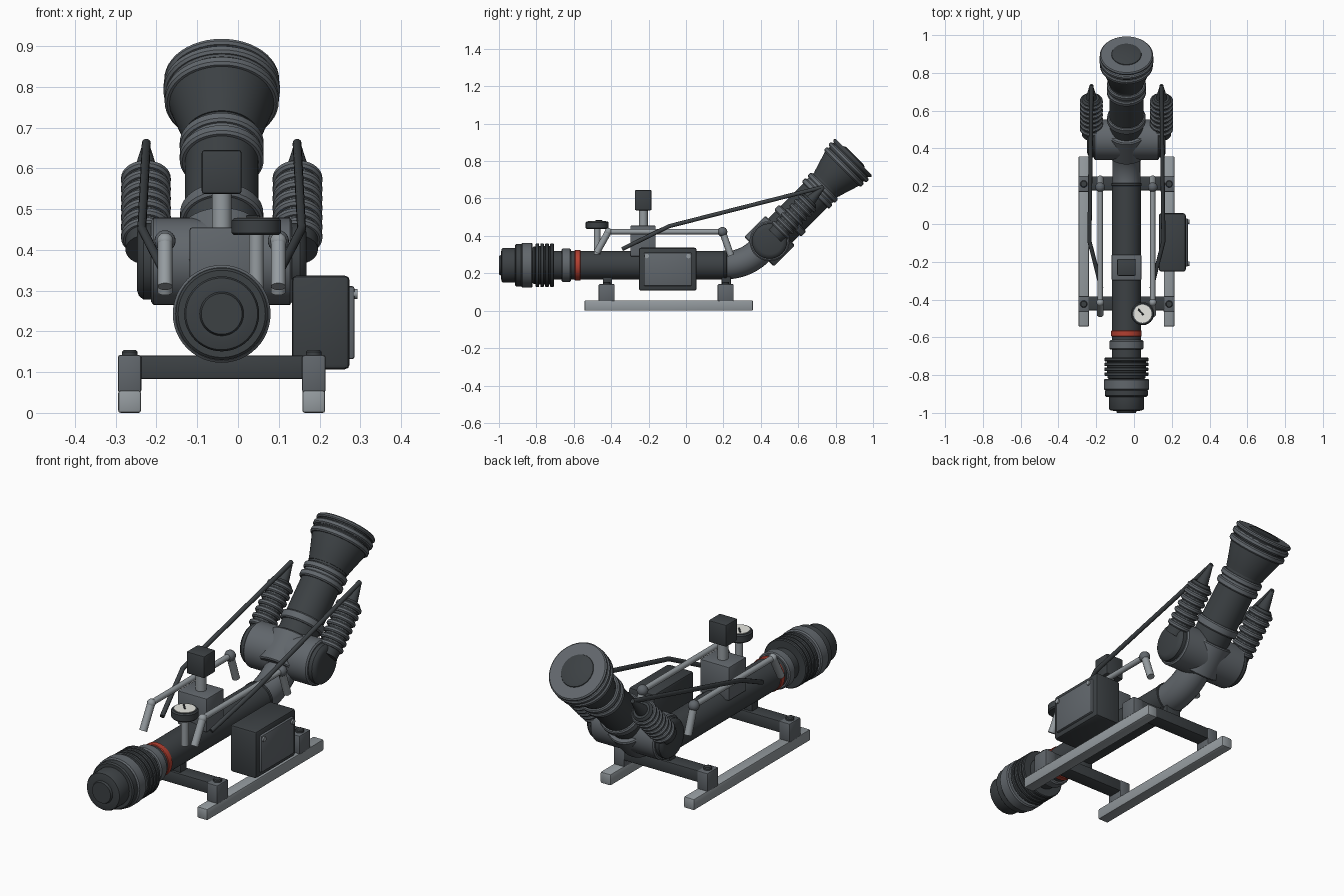
import bpy, bmesh, math
from mathutils import Vector, Matrix

if "Cube" in bpy.data.objects:
    bpy.data.objects.remove(bpy.data.objects["Cube"])

CX = -0.04                                  # symmetry plane of the barrel and sled


def mat(name, r, g, b):
    m = bpy.data.materials.new(name)
    m.diffuse_color = (r, g, b, 1)
    m.use_nodes = True
    m.node_tree.nodes["Principled BSDF"].inputs["Base Color"].default_value = m.diffuse_color
    return m


DARK = mat("dark_metal", 0.045, 0.052, 0.057)
MID = mat("mid_metal", 0.12, 0.135, 0.15)
LIGHT = mat("light_metal", 0.3, 0.33, 0.35)
RED = mat("red_paint", 0.45, 0.05, 0.03)
WHITE = mat("dial_white", 0.8, 0.8, 0.75)


def finish(name, bm, m, smooth=True):
    me = bpy.data.meshes.new(name)
    bmesh.ops.recalc_face_normals(bm, faces=bm.faces)
    bm.to_mesh(me)
    bm.free()
    ob = bpy.data.objects.new(name, me)
    bpy.context.collection.objects.link(ob)
    me.materials.append(m)
    if smooth:
        bpy.ops.object.select_all(action='DESELECT')
        ob.select_set(True)
        bpy.context.view_layer.objects.active = ob
        bpy.ops.object.shade_smooth_by_angle(angle=math.radians(35))
    return ob


def lathe(name, prof, origin, axis, m, n=48):
    """Turn (distance, radius) points round an axis; ends are closed."""
    prof = [(prof[0][0], 0)] + list(prof) + [(prof[-1][0], 0)]
    bm = bmesh.new()
    vs = [bm.verts.new((r, 0, s)) for s, r in prof]
    es = [bm.edges.new(p) for p in zip(vs, vs[1:])]
    bmesh.ops.spin(bm, geom=vs + es, cent=(0, 0, 0), axis=(0, 0, 1),
                   angle=2 * math.pi, steps=n)
    bmesh.ops.remove_doubles(bm, verts=bm.verts, dist=1e-5)
    q = Vector(axis).to_track_quat('Z', 'Y').to_matrix().to_4x4()
    bm.transform(Matrix.Translation(origin) @ q)
    return finish(name, bm, m)


def ring(a, b, r, base, c=0.006):
    """Profile points of a chamfered band standing on a base radius."""
    return [(a, base), (a, r - c), (a + c, r), (b - c, r), (b, r - c), (b, base)]


def box(name, x, y, z, m, bevel=0.006):
    bm = bmesh.new()
    bmesh.ops.create_cube(bm, size=1)
    c = [(v[0] + v[1]) / 2 for v in (x, y, z)]
    d = [v[1] - v[0] for v in (x, y, z)]
    bm.transform(Matrix.Translation(c) @ Matrix.Diagonal(d + [1]))
    bmesh.ops.bevel(bm, geom=bm.edges[:], offset=bevel, segments=2,
                    affect='EDGES', profile=0.5)
    return finish(name, bm, m)


def pipe(name, pts, r, m, res=4):
    cu = bpy.data.curves.new(name, 'CURVE')
    cu.dimensions = '3D'
    cu.bevel_depth, cu.bevel_resolution, cu.use_fill_caps = r, res, True
    sp = cu.splines.new('POLY')
    sp.points.add(len(pts) - 1)
    for p, co in zip(sp.points, pts):
        p.co = (*co, 1)
    tmp = bpy.data.objects.new(name + "_tmp", cu)
    bpy.context.collection.objects.link(tmp)
    bm = bmesh.new()
    bm.from_mesh(tmp.evaluated_get(bpy.context.evaluated_depsgraph_get()).to_mesh())
    bpy.data.objects.remove(tmp)
    return finish(name, bm, m)


def ball(name, co, r, m):
    bm = bmesh.new()
    bmesh.ops.create_uvsphere(bm, u_segments=20, v_segments=12, radius=r)
    bm.transform(Matrix.Translation(co))
    return finish(name, bm, m)


# main tube, front nose and its collars (distances are y)
AX, Y = (CX, 0, 0.243), (0, 1, 0)
lathe("main_tube", [(-0.75, 0.077), (0.212, 0.077)], AX, Y, DARK)
lathe("nose_cap", [(-1, 0.05), (-0.99, 0.054), (-0.99, 0.066), (-0.985, 0.088),
                   (-0.979, 0.092), (-0.91, 0.092)], AX, Y, DARK)
lathe("nose_body", ring(-0.915, -0.875, 0.113, 0.09) + ring(-0.82, -0.8, 0.1, 0.1), AX, Y, DARK)
lathe("nose_band", ring(-0.88, -0.82, 0.12, 0.09), AX, Y, MID)
lathe("nose_ribs", [p for i in range(4) for p in
      ring(-0.805 + i * 0.026, -0.785 + i * 0.026, 0.117, 0.103, 0.004)], AX, Y, DARK)
lathe("tube_collar", ring(-0.665, -0.615, 0.09, 0.07), AX, Y, MID)
lathe("red_band", ring(-0.595, -0.563, 0.081, 0.07, 0.003), AX, Y, RED)
lathe("elbow_flange", ring(0.2, 0.218, 0.08, 0.07, 0.003), AX, Y, DARK)

# elbow bending 45 degrees upward
R = 0.26
arc = [(CX, 0.21 + R * math.sin(a), 0.243 + R * (1 - math.cos(a)))
       for a in (math.radians(45) * i / 12 for i in range(13))]
pipe("elbow", arc, 0.075, MID, 8)

# cross body and raised arm (distances run along the arm)
P = Vector((CX, 0.447, 0.372))
D = Vector((0, 1, 1)).normalized()
lathe("cross_body", [(-0.173, 0.1), (-0.167, 0.107), (0.167, 0.107), (0.173, 0.1)],
      P, (1, 0, 0), MID)
lathe("cross_end_caps", [(-0.208, 0.07), (-0.203, 0.085), (-0.192, 0.094),
                         (0.192, 0.094), (0.203, 0.085), (0.208, 0.07)], P, (1, 0, 0), DARK)
lathe("arm_socket", ring(-0.08, 0.08, 0.112, 0.07), P, D, MID)
lathe("arm_tube", [(0.05, 0.09), (0.45, 0.09)], P, D, DARK)
lathe("arm_lower_collar", ring(0.135, 0.175, 0.102, 0.08), P, D, MID)
lathe("arm_upper_rings", ring(0.345, 0.375, 0.103, 0.092) + ring(0.388, 0.418, 0.103, 0.092),
      P, D, MID)
lathe("bell", [(0.43, 0.093), (0.455, 0.1), (0.545, 0.128), (0.63, 0.13), (0.63, 0.115),
               (0.625, 0.085), (0.64, 0.078), (0.645, 0.065)], P, D, DARK)
lathe("bell_rim", ring(0.548, 0.575, 0.14, 0.12) + ring(0.585, 0.61, 0.143, 0.134)
      + ring(0.618, 0.637, 0.141, 0.118), P, D, MID)

# paired parts on both sides
for side, s in (("left", -1), ("right", 1)):
    # ribbed pods with spikes
    O = P + Vector((0.186 * s, 0, 0))
    lathe(side + "_pod_core", [(0.04, 0.05), (0.3, 0.05), (0.312, 0.04)], O, D, DARK)
    lathe(side + "_pod_ribs", [p for i in range(7) for p in
          ring(0.075 + i * 0.033, 0.097 + i * 0.033, 0.061, 0.05)], O, D, MID, 36)
    lathe(side + "_pod_spike", [(0.3, 0.032), (0.408, 0.008)], O, D, DARK, 20)
    # strap from barrel to spike
    pipe(side + "_strap", [(CX + 0.133 * s, -0.34, 0.33), (CX + 0.196 * s, -0.09, 0.452),
                           (CX + 0.185 * s, 0.735, 0.662)], 0.011, DARK)
    # hand rail
    hx = CX + 0.139 * s
    rail = [(hx, -0.478, 0.31), (hx, -0.415, 0.422), (hx, 0.195, 0.422), (hx, 0.24, 0.295)]
    for i, part in enumerate(("front_leg", "bar", "rear_leg")):
        pipe(f"{side}_rail_{part}", rail[i:i + 2], 0.014 if i == 1 else 0.018, LIGHT)
    ball(side + "_rail_front_joint", rail[1], 0.02, LIGHT)
    ball(side + "_rail_rear_joint", rail[2], 0.026, MID)
    # sled runner with clamp blocks and bolts
    rx = CX + 0.226 * s
    box(side + "_runner", (rx - 0.028, rx + 0.028), (-0.543, 0.358), (0, 0.055), LIGHT)
    for y in (-0.424, 0.212):
        box(side + "_clamp_block", (rx - 0.029, rx + 0.029), (y - 0.043, y + 0.043),
            (0.05, 0.142), MID)
        lathe(side + "_bolt", [(0, 0.019), (0.01, 0.019), (0.014, 0.015)],
              (rx, y, 0.14), (0, 0, 1), DARK, 20)

# cross bars and saddles under the tube
for y in (-0.42, 0.215):
    box("cross_bar", (CX - 0.21, CX + 0.21), (y - 0.037, y + 0.037), (0.083, 0.141), DARK)
    box("tube_saddle", (CX - 0.04, CX + 0.04), (y - 0.025, y + 0.025), (0.13, 0.19), DARK)

# control box on the right
box("control_box", (0.132, 0.274), (-0.252, 0.057), (0.107, 0.337), DARK, 0.012)
box("control_panel", (0.26, 0.286), (-0.225, 0.03), (0.132, 0.311), MID, 0.006)
for y in (-0.21, 0.013):
    lathe("panel_screw", [(0, 0.012), (0.009, 0.012)], (0.284, y, 0.292), (1, 0, 0), LIGHT, 16)

# sight block, post and head
box("sight_block", (CX - 0.079, CX + 0.079), (-0.298, -0.162), (0.29, 0.455), MID)
lathe("sight_post", [(0.44, 0.024), (0.56, 0.024)], (CX, -0.228, 0), (0, 0, 1), LIGHT, 32)
box("sight_head", (CX - 0.049, CX + 0.049), (-0.274, -0.184), (0.537, 0.645), DARK, 0.007)

# gauge on its stem
G = (0.045, -0.475, 0)
lathe("gauge_stem", [(0.3, 0.018), (0.44, 0.018)], G, (0, 0, 1), LIGHT, 24)
lathe("gauge_case", ring(0.436, 0.478, 0.061, 0.047), G, (0, 0, 1), DARK)
lathe("gauge_dial", [(0.47, 0.048), (0.48, 0.048)], G, (0, 0, 1), WHITE)
pipe("gauge_needle", [(0.05, -0.482, 0.481), (0.022, -0.45, 0.481)], 0.004, DARK, 2)
